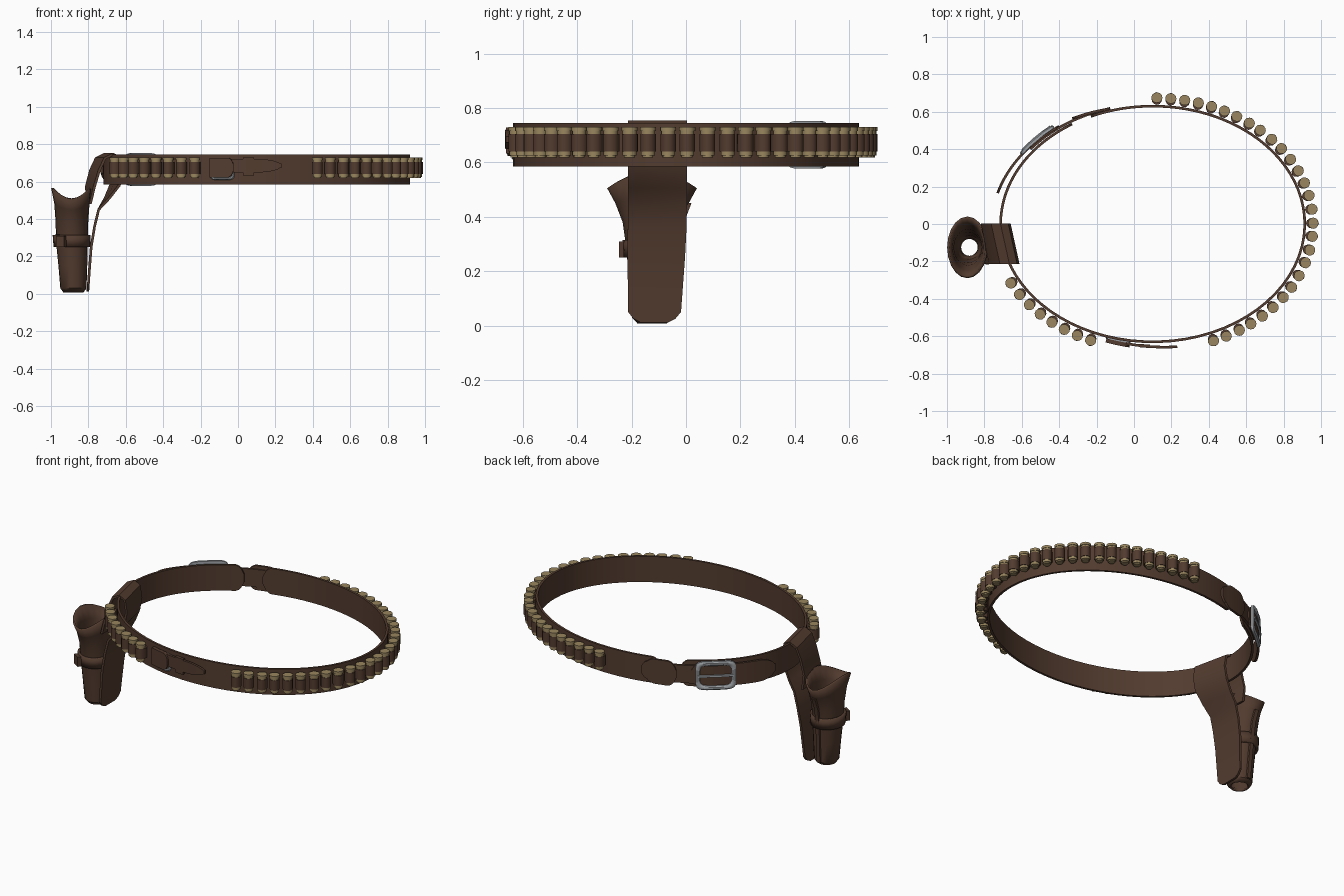
import bpy, bmesh, math
from mathutils import Vector, Matrix

if "Cube" in bpy.data.objects:
    bpy.data.objects.remove(bpy.data.objects["Cube"])

CX, A, B, ZC = 0.1, 0.813, 0.63, 0.665   # belt ellipse and mid height
rad = math.radians


def material(name, col):
    m = bpy.data.materials.new(name)
    m.diffuse_color = (*col, 1)
    m.use_nodes = True
    m.node_tree.nodes["Principled BSDF"].inputs["Base Color"].default_value = m.diffuse_color
    return m


LEATHER = material("brown leather", (0.085, 0.044, 0.028))
BRASS = material("brass", (0.32, 0.24, 0.115))
SILVER = material("silver", (0.36, 0.38, 0.40))


def finish(name, bm, mat, smooth=True, solid=0):
    bmesh.ops.recalc_face_normals(bm, faces=bm.faces)
    me = bpy.data.meshes.new(name)
    bm.to_mesh(me)
    bm.free()
    ob = bpy.data.objects.new(name, me)
    bpy.context.collection.objects.link(ob)
    me.materials.append(mat)
    if solid:
        mod = ob.modifiers.new("thickness", "SOLIDIFY")
        mod.thickness, mod.offset = solid, -1
    if smooth:
        bpy.ops.object.select_all(action='DESELECT')
        ob.select_set(True)
        bpy.context.view_layer.objects.active = ob
        bpy.ops.object.shade_smooth_by_angle(angle=rad(35))
    return ob


def loft(name, rings, mat, caps=True, closed=False, **kw):
    bm = bmesh.new()
    vs = [[bm.verts.new(p) for p in r] for r in rings]
    n = len(vs[0])
    pairs = list(zip(vs, vs[1:])) + ([(vs[-1], vs[0])] if closed else [])
    for r, s in pairs:
        for i in range(n):
            j = (i + 1) % n
            bm.faces.new((r[i], r[j], s[j], s[i]))
    if caps and not closed:
        bm.faces.new(vs[0])
        bm.faces.new(vs[-1])
    return finish(name, bm, mat, **kw)


def normal(t):
    return Vector((math.cos(t) / A, math.sin(t) / B, 0)).normalized()


def on_belt(t, off=0, z=ZC):
    p = Vector((CX + A * math.cos(t), B * math.sin(t), z))
    return p + normal(t) * off


def strap(name, d0, d1, half, off0, off1, th=0.014, tip0=0, tip1=0, steps=24, zc=ZC, mat=LEATHER):
    """Strip round the belt from d0 to d1 degrees; tips are rounded lengths in degrees."""
    rings = []
    for i in range(steps + 1):
        f = i / steps
        f = f - 0.1 * math.sin(2 * math.pi * f)      # denser at both ends
        d = d0 + (d1 - d0) * f
        h = half
        for tip, dist in ((tip0, abs(d - d0)), (tip1, abs(d1 - d))):
            if tip and dist < tip:
                h *= max(0.3, math.sqrt(1 - (1 - dist / tip) ** 2))
        o = off0 + (off1 - off0) * f
        t = rad(d)
        rings.append([on_belt(t, o + s * th / 2, zc + k * h)
                      for s, k in ((-1, -1), (1, -1), (1, 1), (-1, 1))])
    return loft(name, rings, mat)


# Main belt with a gap at the rear buckle, and its straps
strap("belt", -238, 114, 0.08, 0, 0, tip0=4, tip1=4, steps=110)
strap("rear_buckle_strap", 106, 142, 0.055, 0.013, 0.018, tip0=3)
strap("rear_belt_flap", 107, 121, 0.076, 0.012, 0.026, tip0=5, tip1=4)
strap("rear_belt_tongue", 127, 166, 0.066, 0.022, 0.042, tip0=3, tip1=9)


def buckle(name, d, off, w, h, bar, depth):
    """Rounded rectangular frame standing tangent to the belt."""
    t = rad(d)
    n = normal(t)
    tan = Vector((-n.y, n.x, 0))
    c = on_belt(t, off)
    rings = []
    for i in range(32):
        a = 2 * math.pi * (i + 0.5) / 32
        ca, sa = math.cos(a), math.sin(a)
        u = math.copysign(abs(ca) ** 0.35, ca)
        v = math.copysign(abs(sa) ** 0.35, sa)
        ring = []
        for inset, dp in ((0, -1), (0, 0.4), (0.3, 1), (0.7, 1), (1, 0.4), (1, -1)):
            # slight bow following the belt
            bow = -0.012 * abs(u)
            ring.append(c + tan * u * (w - bar * inset) + Vector((0, 0, v * (h - bar * inset)))
                        + n * (dp * depth + bow))
        rings.append(ring)
    return loft(name, rings, SILVER, closed=True)


buckle("rear_buckle", 137.5, 0.042, 0.115, 0.088, 0.026, 0.010)
strap("rear_buckle_prong", 130, 145, 0.006, 0.045, 0.045, th=0.012, steps=6, mat=SILVER)

# Small front buckle, its leather cover and loose tail
buckle("front_buckle", -103, 0.018, 0.066, 0.056, 0.014, 0.010)
strap("front_buckle_cover", -107.5, -98.5, 0.052, 0.022, 0.026, th=0.022, tip1=2, steps=10, zc=0.675)
strap("front_strap_tail", -100, -81, 0.036, 0.018, 0.034, tip1=9, zc=0.685)
strap("front_strap_keeper", -95, -91, 0.048, 0.022, 0.024, th=0.018, steps=4, zc=0.68)


# Cartridges held in leather loops, spaced evenly along the belt
def even_angles(d0, d1, count, off=0.045):
    ts = [rad(d0 + (d1 - d0) * i / 400) for i in range(401)]
    acc = [0]
    for p, q in zip(ts, ts[1:]):
        acc.append(acc[-1] + (on_belt(q, off) - on_belt(p, off)).length)
    out = []
    for k in range(count):
        goal = acc[-1] * k / (count - 1)
        out.append(ts[min(range(401), key=lambda i: abs(acc[i] - goal))])
    return out


def cylinders(name, angles, off, r_out, r_side, z0, z1, mat):
    bm = bmesh.new()
    for t in angles:
        n = normal(t)
        m = (Matrix.Translation(on_belt(t, off, (z0 + z1) / 2))
             @ Matrix.Rotation(math.atan2(n.y, n.x), 4, 'Z')
             @ Matrix.Diagonal((r_out, r_side, z1 - z0, 1)))
        bmesh.ops.create_cone(bm, cap_ends=True, segments=12, radius1=1, radius2=1, depth=1, matrix=m)
    return finish(name, bm, mat)


angles = even_angles(88.5, -67.5, 29) + even_angles(-152.5, -113, 8)
cylinders("cartridge_cases", angles, 0.046, 0.025, 0.026, 0.626, 0.727, BRASS)
cylinders("cartridge_rims", angles, 0.046, 0.028, 0.030, 0.715, 0.730, BRASS)
cylinders("cartridge_tips", angles, 0.046, 0.020, 0.020, 0.619, 0.640, BRASS)
cylinders("cartridge_loops", angles, 0.041, 0.034, 0.029, 0.641, 0.704, LEATHER)

# Holster back flap: wraps over the belt and hangs down behind the pouch
path = [(-.795, .48), (-.79, .57), (-.765, .66), (-.735, .725), (-.69, .747), (-.655, .73),
        (-.643, .66), (-.658, .58), (-.70, .51), (-.745, .45), (-.767, .36), (-.785, .25),
        (-.795, .12), (-.80, .05), (-.802, .025), (-.803, .012)]
rings = []
for i, (x, z) in enumerate(path):
    a, b = path[max(i - 1, 0)], path[min(i + 1, len(path) - 1)]
    d = Vector((b[0] - a[0], 0, b[1] - a[1])).normalized()
    side = Vector((-d.z, 0, d.x)) * 0.007
    half = 0.108 if z > 0.3 else 0.095 + 0.013 * z / 0.3
    half -= 0.05 * max(0, (0.05 - z) / 0.04) ** 2
    slant = 0.22 * min(1, max(0, (z - 0.45) / 0.13))
    yc = -0.105 - 0.012 * max(0, 1 - z / 0.4)
    ring = []
    for s, k in ((-1, -1), (-1, 0), (-1, 1), (1, 1), (1, 0), (1, -1)):
        p = Vector((x - slant * k * half, yc + k * half, z))
        ring.append(p + side * s)
    rings.append(ring)
loft("holster_flap", rings, LEATHER)

# Holster pouch: open tapered tube with a flared, dipping mouth
SEG = 20


def pouch_ring(z, cx, rx, ry, rise=0):
    ring = []
    for i in range(SEG):
        a = 2 * math.pi * i / SEG
        ring.append((cx + rx * math.cos(a), -0.125 + ry * math.sin(a), z + rise * math.cos(a) ** 2))
    return ring


pouch = [(.008, -.880, .054, .054), (.03, -.880, .070, .074), (.15, -.883, .077, .084),
         (.28, -.888, .085, .094), (.38, -.888, .087, .108), (.45, -.888, .094, .135, .03),
         (.505, -.891, .108, .165, .06)]
loft("holster_pouch", [pouch_ring(*p) for p in pouch], LEATHER, caps=False, solid=0.012)

# Retaining band round the pouch with its small tab
loft("holster_band", [pouch_ring(.25, -.888, .098, .104), pouch_ring(.315, -.89, .101, .108)],
     LEATHER, caps=False, solid=0.016)
bm = bmesh.new()
bmesh.ops.create_cube(bm, size=1, matrix=Matrix.Translation((-.945, -.222, .28))
                      @ Matrix.Rotation(rad(-32), 4, 'Z') @ Matrix.Diagonal((.05, .025, .06, 1)))
finish("band_tab", bm, LEATHER, smooth=False)

# Raised welt along the outer seam of the pouch
rings = []
for z, cx, rx, ry in [p[:4] for p in pouch[1:6]]:
    y = -0.125 + ry
    rings.append([(cx - .012, y - .01, z), (cx + .012, y - .01, z),
                  (cx + .012, y + .01, z), (cx - .012, y + .01, z)])
loft("pouch_seam", rings, LEATHER)
